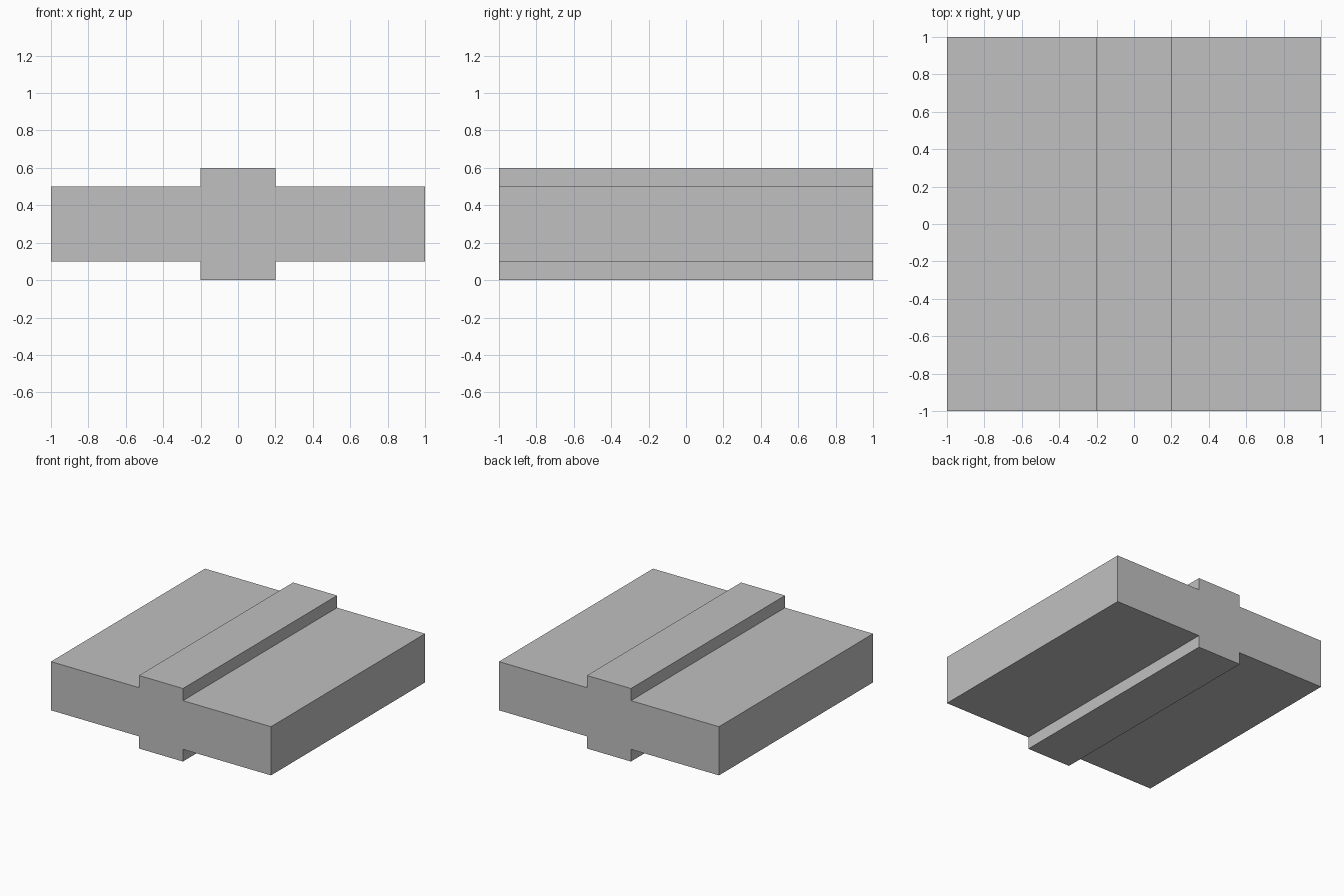
import bpy
import bmesh

cube = bpy.data.objects.get("Cube")
if cube:
    bpy.data.objects.remove(cube, do_unlink=True)

# Overall sizes
HALF_WIDTH, HALF_DEPTH = 1.0, 1.0
RIB_HALF, HEIGHT, STEP = 0.2, 0.6, 0.1

# Plain grey
grey = bpy.data.materials.new("light_grey")
grey.use_nodes = True
colour = (0.53, 0.53, 0.53, 1.0)
grey.diffuse_color = colour
grey.node_tree.nodes["Principled BSDF"].inputs["Base Color"].default_value = colour

# Right half of the cross-shaped section, bottom to top, then mirrored
half = [(RIB_HALF, 0), (RIB_HALF, STEP), (HALF_WIDTH, STEP),
        (HALF_WIDTH, HEIGHT - STEP), (RIB_HALF, HEIGHT - STEP), (RIB_HALF, HEIGHT)]
profile = half + [(-x, z) for x, z in reversed(half)]

# Extrude the section from front to back
bm = bmesh.new()
front = bm.faces.new([bm.verts.new((x, -HALF_DEPTH, z)) for x, z in profile])
result = bmesh.ops.extrude_face_region(bm, geom=[front], use_keep_orig=True)
back_verts = [v for v in result["geom"] if isinstance(v, bmesh.types.BMVert)]
bmesh.ops.translate(bm, verts=back_verts, vec=(0, 2 * HALF_DEPTH, 0))
bmesh.ops.recalc_face_normals(bm, faces=bm.faces)

mesh = bpy.data.meshes.new("ribbed_slab")
bm.to_mesh(mesh)
bm.free()
mesh.materials.append(grey)
slab = bpy.data.objects.new("ribbed_slab", mesh)
bpy.context.collection.objects.link(slab)
